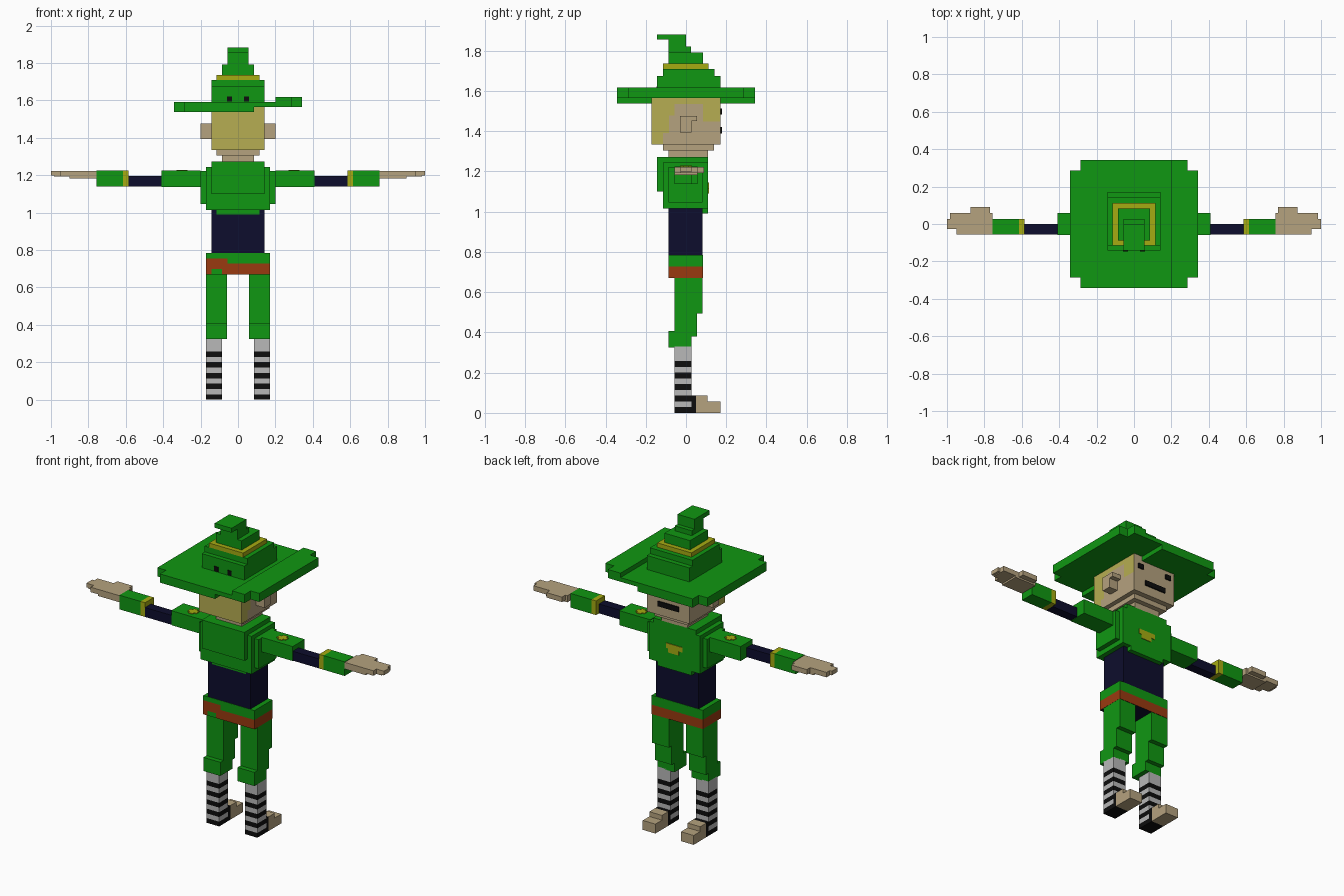
import bpy, bmesh
from mathutils import Vector

U = 1 / 35  # block size


def material(name, rgb):
    m = bpy.data.materials.new(name)
    m.diffuse_color = (*rgb, 1)
    return m


GREEN = material("green_cloth", (0.005, 0.31, 0.006))
NAVY = material("navy_cloth", (0.004, 0.004, 0.026))
BROWN = material("belt_brown", (0.32, 0.042, 0.005))
SKIN = material("skin", (0.46, 0.36, 0.21))
HAIR = material("hair_blond", (0.47, 0.42, 0.085))
GOLD = material("gold_trim", (0.38, 0.41, 0.006))
GREY = material("sock_grey", (0.48, 0.48, 0.48))
BLACK = material("black", (0.004, 0.004, 0.004))


def part(name, boxes, mats, rule=None, cuts=(), mirror=False):
    """Boxes are (x0, x1, y0, y1, z0, z1); cuts are (axis, position);
    rule(centre, normal) gives the material slot of each face."""
    bm = bmesh.new()
    if mirror:
        boxes = list(boxes) + [(-b[1], -b[0], *b[2:]) for b in boxes]
    for x0, x1, y0, y1, z0, z1 in boxes:
        verts = bmesh.ops.create_cube(bm, size=1)["verts"]
        for v in verts:
            v.co = Vector((x1 if v.co.x > 0 else x0,
                           y1 if v.co.y > 0 else y0,
                           z1 if v.co.z > 0 else z0))
    for axis, pos in cuts:
        co, no = Vector(), Vector()
        co[axis], no[axis] = pos, 1
        bmesh.ops.bisect_plane(bm, geom=bm.verts[:] + bm.edges[:] + bm.faces[:],
                               plane_co=co, plane_no=no)
    bm.normal_update()
    if rule:
        for f in bm.faces:
            f.material_index = int(rule(f.calc_center_median(), f.normal))
    mesh = bpy.data.meshes.new(name)
    bm.to_mesh(mesh)
    bm.free()
    for m in mats:
        mesh.materials.append(m)
    ob = bpy.data.objects.new(name, mesh)
    bpy.context.collection.objects.link(ob)
    return ob


def octagon(r, c, z0, z1, x0=-9, x1=9):
    """Square slab with notched corners, optionally clipped in x."""
    slabs = [(-r, r, -r + c, r - c), (-r + c, r - c, -r, r)]
    return [(max(a, x0), min(b, x1), y0, y1, z0, z1) for a, b, y0, y1 in slabs]


# striped socks
part("socks", [(0.086, 0.171, -0.058, 0.028, 0, 0.33)], [GREY, BLACK],
     lambda c, n: n.z < -0.5 or (n.z < 0.5 and c.z < 9 * U and int(c.z / U) % 2 == 0),
     [(2, U * i) for i in range(1, 10)], mirror=True)
# shoes with black ankle strip
part("shoe_backs", [(0.086, 0.171, 0.028, 0.05, 0, 0.086)], [BLACK], mirror=True)
part("shoes", [(0.086, 0.171, 0.05, 0.171, 0, 0.057),
               (0.086, 0.171, 0.05, 0.108, 0.057, 0.086)], [SKIN], mirror=True)
# trouser legs
part("trouser_legs", [(0.058, 0.171, -0.087, 0.028, 0.325, 0.408),
                      (0.058, 0.171, -0.058, 0.054, 0.38, 0.495),
                      (0.058, 0.171, -0.058, 0.082, 0.495, 0.672)],
     [GREEN], mirror=True)


# hips with a crooked belt
def belt_rule(c, n):
    if n.z < -0.5:
        return 2
    if n.z > 0.5:
        return 0
    row = int((c.z - 0.67) / U)
    if n.y < -0.5 and c.x < -0.057:
        return row in (1, 2) or (row == 0 and not -0.143 < c.x < -0.086)
    return row < 2


part("hips", [(-0.172, 0.172, -0.088, 0.084, 0.67, 0.784)], [GREEN, BROWN, NAVY], belt_rule,
     [(2, 0.67 + U * i) for i in (1, 2, 3)] + [(0, -U * i) for i in (2, 3, 5)])
# torso
part("torso", [(-0.143, 0.143, -0.086, 0.082, 0.784, 1.03)], [NAVY])
# tunic and back panel
part("tunic", [(-0.2, 0.2, -0.087, 0.082, 1.045, 1.222),
               (-0.172, 0.172, -0.115, 0.11, 1.015, 1.245),
               (-0.115, 0.115, -0.087, 0.11, 0.99, 1.015),
               (-0.143, 0.143, -0.115, 0.11, 1.245, 1.272)], [GREEN])
part("back_panel", [(-0.143, 0.143, -0.143, -0.115, 1.1, 1.272)], [GREEN])
# chest badge
part("chest_badge", [(-0.055, 0.055, 0.11, 0.114, 1.115, 1.145),
                     (-0.03, 0.04, 0.11, 0.114, 1.09, 1.115)], [GOLD])

# arms
part("sleeves", [(0.2, 0.408, -0.058, 0.058, 1.137, 1.225)], [GREEN], mirror=True)
part("sleeve_badges", [(0.27, 0.33, -0.015, 0.015, 1.225, 1.229),
                       (0.285, 0.315, -0.03, 0.03, 1.225, 1.229)], [GOLD], mirror=True)
part("forearms", [(0.408, 0.585, -0.057, 0, 1.139, 1.196)], [NAVY], mirror=True)
part("cuff_bands", [(0.585, 0.615, -0.057, 0.028, 1.139, 1.225)], [GOLD], mirror=True)
part("cuffs", [(0.615, 0.757, -0.057, 0.028, 1.139, 1.225)], [GREEN], mirror=True)
# hands: palm, fingers, thumb
part("hands", [(0.757, 0.9, -0.057, 0.058, 1.182, 1.222),
               (0.9, 0.95, -0.057, 0.03, 1.192, 1.222),
               (0.9, 0.985, -0.028, 0.058, 1.192, 1.222),
               (0.985, 1.0, -0.028, 0.028, 1.197, 1.222),
               (0.771, 0.875, 0.058, 0.09, 1.192, 1.222)], [SKIN], mirror=True)


# neck and chin
part("neck", [(-0.086, 0.086, -0.087, 0.11, 1.27, 1.307),
              (-0.115, 0.115, -0.115, 0.14, 1.305, 1.337)], [SKIN])


# head with hair on the back, top and temples
def hair_rule(c, n):
    if n.y < -0.5:
        return 1
    if n.y > 0.5 or n.z < -0.5:
        return 0
    return (c.y < -0.115 + (c.z - 1.34) * 0.3 or c.z > 1.545
            or (c.y > 0.086 and c.z > 1.44))


part("head", [(-0.143, 0.143, -0.172, 0.172, 1.335, 1.58)], [SKIN, HAIR], hair_rule,
     [(1, U * i) for i in range(-5, 6)] + [(2, 1.335 + U * i) for i in range(1, 9)])
part("ears", [(0.143, 0.2, -0.03, 0.027, 1.393, 1.477),
              (0.143, 0.2, 0.027, 0.055, 1.45, 1.477)], [SKIN], mirror=True)
# face details
part("eyes", [(0.08, 0.115, 0.172, 0.18, 1.483, 1.512)], [BLACK], mirror=True)
part("mouth", [(-0.075, 0.065, 0.172, 0.18, 1.39, 1.42)], [BLACK])

# hat brim with one edge folded up
part("hat_brim", octagon(0.343, 0.058, 1.537, 1.565, x1=0.086)
     + octagon(0.343, 0.058, 1.565, 1.59)
     + octagon(0.343, 0.058, 1.59, 1.617, x0=0.2), [GREEN])
# stepped hat crown and bent tip
part("hat_crown", [(-0.143, 0.143, -0.143, 0.172, 1.59, 1.675),
                   (-0.143, 0.143, -0.115, 0.142, 1.675, 1.71),
                   (-0.086, 0.086, -0.087, 0.084, 1.735, 1.792),
                   (-0.057, 0.057, -0.087, 0.026, 1.792, 1.822),
                   (-0.057, 0.057, -0.087, 0, 1.822, 1.855),
                   (-0.057, 0.057, -0.143, 0, 1.855, 1.882)], [GREEN])
part("hat_band", [(-0.115, 0.115, -0.115, 0.112, 1.71, 1.736)], [GOLD])
part("hat_holes", [(0.032, 0.058, -0.147, -0.143, 1.593, 1.622)], [BLACK], mirror=True)
